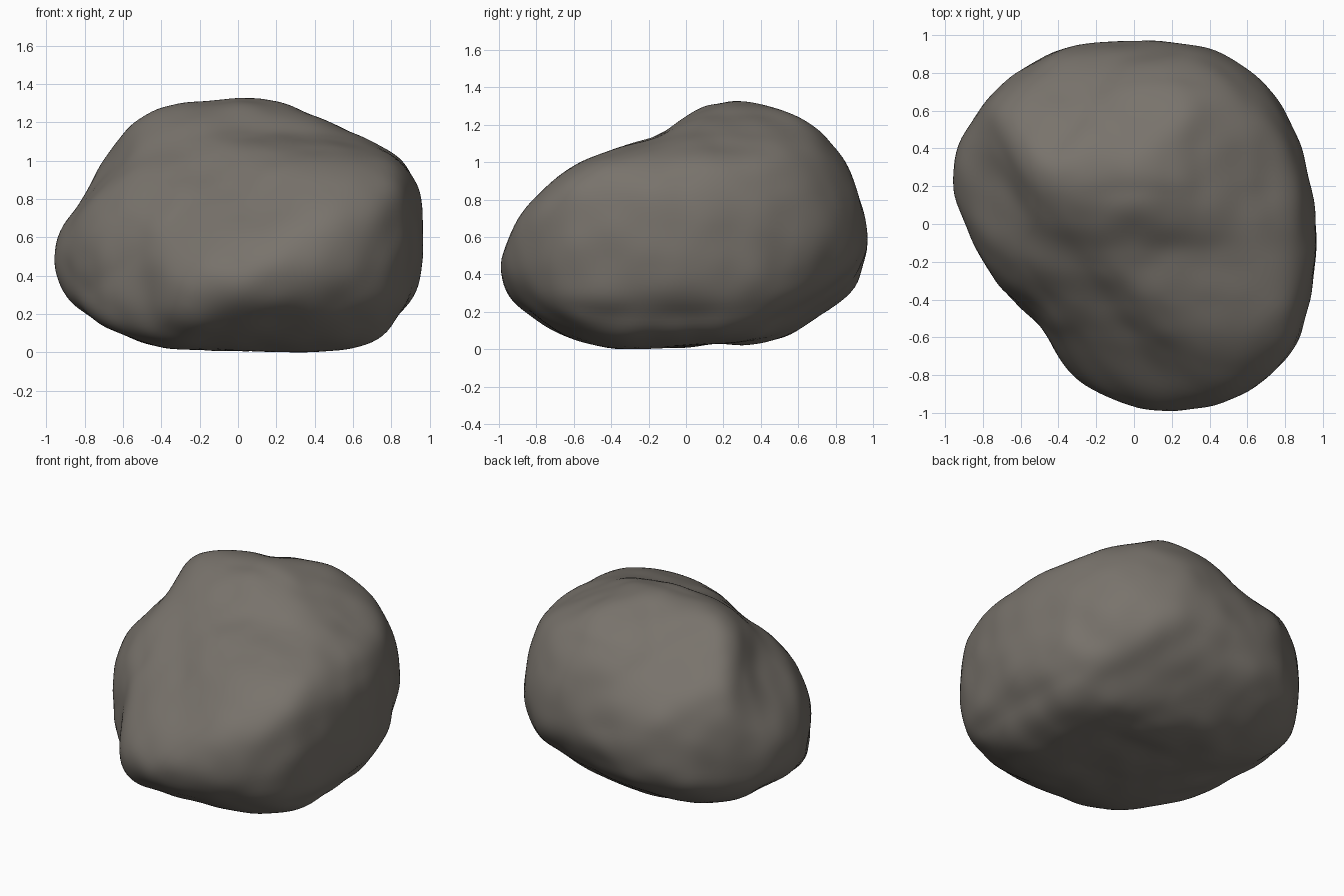
import bpy
import bmesh
import math
from mathutils import Vector, noise

# Remove the default cube
default_cube = bpy.data.objects.get("Cube")
if default_cube:
    bpy.data.objects.remove(default_cube, do_unlink=True)

SHARPNESS = 12          # how crisply the carved profiles meet
FITTING_ROUNDS = 14
BINS = 24               # sectors in which each outline is checked

# Directions the stone is carved along
X, Y, Z = Vector((1, 0, 0)), Vector((0, 1, 0)), Vector((0, 0, 1))
SWING = math.radians(35)
SIDE, DEPTH = X * math.sin(SWING), Y * math.cos(SWING)
RISE = Z * math.tan(math.radians(25))

# Outline radii round the centre, evenly spaced counter-clockwise
PROFILES = [
    (-Y, [.96, .73, .68, .68, .77, .81, .99, .82, .68, .69, .91, 1]),
    (X, [.93, .85, .68, .51, .57, .78, 1.03, .86, .68, .66, .82, .97]),
    (Z, [.96, 1.02, 1.02, 1, 1.02, 1, .84, .74, .9, 1.03, 1.08, .99]),
    (SIDE - DEPTH + RISE, [.99, .9, .75, .79, .66, .74, .8, .94, .84, .92, .98, .99]),
    (DEPTH - SIDE + RISE, [.62, .5, .55, .67, .85, .98, 1.02, .84, .78, .83, .92, .81]),
    (SIDE + DEPTH - RISE, [1, .8, .84, .79, .87, 1.03, 1.13, .96, .86, .83, .93, 1.05]),
]


def cut_axes(direction):
    """Horizontal and vertical axes of the plane an outline is drawn on."""
    forward = -direction.normalized()
    across = forward.cross(Y if direction == Z else Z).normalized()
    return across, across.cross(forward)


def smooth_radius(radii, turn):
    """Closed Catmull-Rom curve through the radii, at a fraction of a turn."""
    place = turn * len(radii) - 0.5
    i = math.floor(place)
    t = place - i
    a, b, c, d = (radii[(i + k) % len(radii)] for k in (-1, 0, 1, 2))
    return b + t / 2 * (c - a + t * (2 * a - 5 * b + 4 * c - d
                                     + t * (3 * (b - c) + d - a)))


def carve(directions):
    """Radius along each direction so the stone fills every outline."""
    samples = []
    for cut, radii in PROFILES:
        across, up = cut_axes(cut)
        column = []
        for d in directions:
            u, v = d.dot(across), d.dot(up)
            turn = math.atan2(v, u) / math.tau % 1
            column.append((turn * BINS, math.hypot(u, v) / smooth_radius(radii, turn)))
        samples.append(column)

    slack = [[1.0] * BINS for _ in PROFILES]
    for _ in range(FITTING_ROUNDS):
        totals = [0.0] * len(directions)
        for column, ease in zip(samples, slack):
            for n, (place, reach) in enumerate(column):
                i = int(place)
                t = place - i
                e = ease[i % BINS] * (1 - t) + ease[(i + 1) % BINS] * t
                totals[n] += (reach / e) ** SHARPNESS
        result = [total ** (-1 / SHARPNESS) for total in totals]
        # Ease each outline outward or inward where the stone misses it
        for column, ease in zip(samples, slack):
            widest = [0.0] * BINS
            for (place, reach), r in zip(column, result):
                i = round(place) % BINS
                widest[i] = max(widest[i], reach * r)
            ease[:] = [min(1.25, max(0.85, e / w)) for e, w in zip(ease, widest)]
    return result


# Boulder body
bm = bmesh.new()
bmesh.ops.create_icosphere(bm, subdivisions=6, radius=1)
directions = [v.co.normalized() for v in bm.verts]
for v, d, r in zip(bm.verts, directions, carve(directions)):
    v.co = d * r
for _ in range(3):
    bmesh.ops.smooth_vert(bm, verts=bm.verts, factor=0.5,
                          use_axis_x=True, use_axis_y=True, use_axis_z=True)

# Weathered lumps
for v, d in zip(bm.verts, directions):
    v.co += d * noise.noise(v.co * 5) * 0.012

# Rest on the ground
bmesh.ops.translate(bm, verts=bm.verts, vec=-Z * min(v.co.z for v in bm.verts))

for f in bm.faces:
    f.smooth = True
mesh = bpy.data.meshes.new("boulder")
bm.to_mesh(mesh)
bm.free()
boulder = bpy.data.objects.new("boulder", mesh)
bpy.context.collection.objects.link(boulder)

# Stone colour
stone = bpy.data.materials.new("warm grey stone")
stone.use_nodes = True
colour = (0.19, 0.172, 0.15, 1)
stone.diffuse_color = colour
shader = stone.node_tree.nodes["Principled BSDF"]
shader.inputs["Base Color"].default_value = colour
shader.inputs["Roughness"].default_value = 0.9
mesh.materials.append(stone)
